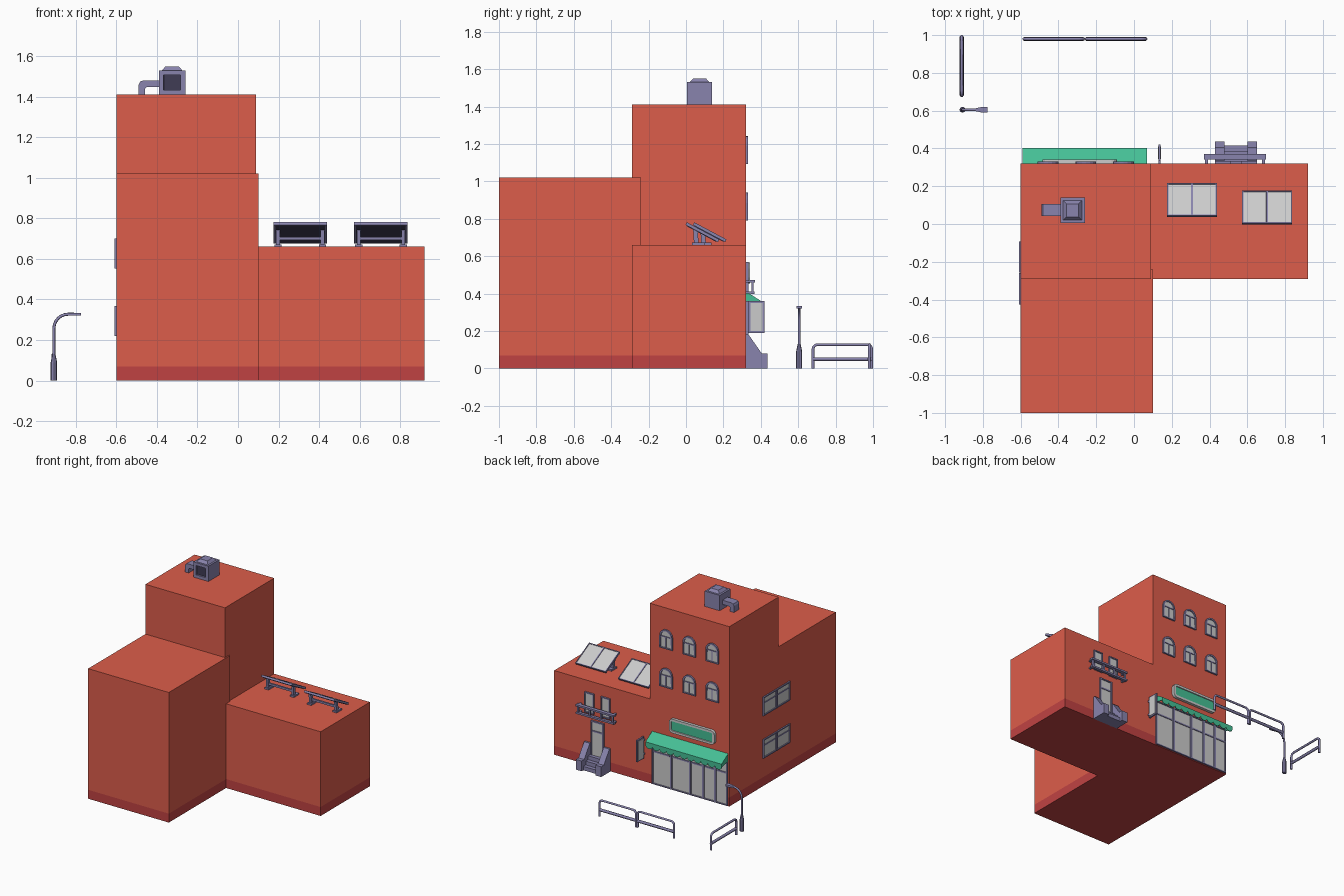
import bpy, bmesh, math
from math import sin, cos, pi, radians
from mathutils import Matrix, Vector

if "Cube" in bpy.data.objects:
    bpy.data.objects.remove(bpy.data.objects["Cube"])


def material(name, rgb):
    m = bpy.data.materials.new(name)
    m.diffuse_color = (*rgb, 1)
    m.use_nodes = True
    m.node_tree.nodes["Principled BSDF"].inputs["Base Color"].default_value = m.diffuse_color
    return m


RED = material("red_wall", (0.72, 0.11, 0.07))
BASE = material("dark_red_base", (0.53, 0.055, 0.055))
FRAME = material("violet_grey", (0.25, 0.23, 0.42))
GLASS = material("pale_glass", (0.55, 0.55, 0.55))
DARK = material("dark_metal", (0.05, 0.045, 0.09))
GREEN = material("green_cloth", (0.06, 0.52, 0.3))


def finish(name, bm, mats):
    me = bpy.data.meshes.new(name)
    bm.to_mesh(me)
    bm.free()
    for m in mats:
        me.materials.append(m)
    ob = bpy.data.objects.new(name, me)
    bpy.context.collection.objects.link(ob)
    return ob


def prism(name, pts, axis, d0, d1, mat=FRAME, inset=0, depth=0, pane=None):
    """Extrude a 2D outline along an axis; optionally inset a recessed pane in the d1 cap."""
    def place(a, b, d):
        return {'x': (d, a, b), 'y': (a, d, b), 'z': (a, b, d)}[axis]
    bm = bmesh.new()
    lo = [bm.verts.new(place(a, b, d0)) for a, b in pts]
    hi = [bm.verts.new(place(a, b, d1)) for a, b in pts]
    n = len(pts)
    bm.faces.new(lo)
    cap = bm.faces.new(hi)
    for i in range(n):
        j = (i + 1) % n
        bm.faces.new((lo[i], lo[j], hi[j], hi[i]))
    bmesh.ops.recalc_face_normals(bm, faces=bm.faces[:])
    if pane:
        bmesh.ops.inset_region(bm, faces=[cap], thickness=inset)
        bmesh.ops.inset_region(bm, faces=[cap], thickness=0.001, depth=-depth)
        cap.material_index = 1
    return finish(name, bm, [mat, pane] if pane else [mat])


def rect(a0, a1, b0, b1):
    return [(a0, b0), (a1, b0), (a1, b1), (a0, b1)]


def box(name, x0, x1, y0, y1, z0, z1, mat=FRAME):
    return prism(name, rect(x0, x1, y0, y1), 'z', z0, z1, mat)


def tube(name, pts, r, sides=2):
    """Round bar swept along a path, converted to mesh."""
    cu = bpy.data.curves.new(name, 'CURVE')
    cu.dimensions = '3D'
    cu.bevel_depth, cu.bevel_resolution, cu.use_fill_caps = r, sides, True
    sp = cu.splines.new('POLY')
    sp.points.add(len(pts) - 1)
    for p, co in zip(sp.points, pts):
        p.co = (*co, 1)
    tmp = bpy.data.objects.new(name + "_path", cu)
    bpy.context.collection.objects.link(tmp)
    me = bpy.data.meshes.new_from_object(tmp)
    bpy.data.objects.remove(tmp)
    me.materials.clear()
    me.materials.append(FRAME)
    ob = bpy.data.objects.new(name, me)
    bpy.context.collection.objects.link(ob)
    return ob


# Building masses: each wall has a dark band at the foot
def block(name, x0, x1, y0, y1, top):
    ob = box(name, x0, x1, y0, y1, 0, top, RED)
    ob.data.materials.append(BASE)
    bm = bmesh.new()
    bm.from_mesh(ob.data)
    bmesh.ops.bisect_plane(bm, geom=bm.verts[:] + bm.edges[:] + bm.faces[:],
                           plane_co=(0, 0, 0.07), plane_no=(0, 0, 1))
    for f in bm.faces:
        f.material_index = int(f.calc_center_median().z < 0.07)
    bm.to_mesh(ob.data)
    bm.free()


block("tower", -0.60, 0.09, -0.29, 0.32, 1.41)
block("front_block", -0.60, 0.10, -1.0, -0.24, 1.02)
block("side_wing", 0.09, 0.92, -0.29, 0.32, 0.66)

# Arched tower windows
for z in (0.79, 1.093):
    for x in (-0.455, -0.255, -0.055):
        arch = [(x - 0.055, z), (x + 0.055, z)]
        arch += [(x + 0.055 * cos(a * pi / 8), z + 0.095 + 0.055 * sin(a * pi / 8)) for a in range(9)]
        prism("arched_window", arch, 'y', 0.31, 0.332, FRAME, 0.012, 0.007, GLASS)
        box("window_mullion", x - 0.004, x + 0.004, 0.32, 0.33, z + 0.01, z + 0.09)
        box("window_crossbar", x - 0.045, x + 0.045, 0.32, 0.33, z + 0.088, z + 0.096)

# Paired windows on the left wall
for z in (0.22, 0.553):
    for y in (-0.425, -0.258):
        prism("side_window", rect(y, y + 0.165, z, z + 0.148), 'x', -0.59, -0.61, FRAME, 0.013, 0.007, GLASS)
        box("side_crossbar", -0.608, -0.60, y + 0.01, y + 0.155, z + 0.095, z + 0.103)

# Shop front
edges = [0.065, -0.10, -0.265, -0.38, -0.485, -0.588]
for a, b in zip(edges, edges[1:]):
    prism("shop_window", rect(b, a, 0.005, 0.365), 'y', 0.31, 0.332, FRAME, 0.011, 0.007, GLASS)
    box("shop_transom", b + 0.01, a - 0.01, 0.32, 0.33, 0.255, 0.266)

# Awning with scalloped valance
prism("awning", [(0.315, 0.415), (0.402, 0.36), (0.402, 0.348), (0.315, 0.403)], 'x', -0.59, 0.07, GREEN)
for x in (-0.59, 0.064):
    prism("awning_cheek", [(0.318, 0.41), (0.40, 0.358), (0.40, 0.335), (0.318, 0.355)], 'x', x, x + 0.006, GREEN)
scallops, w = 11, 0.66 / 11
edge = [(-0.59, 0.36)]
for i in range(scallops):
    c = -0.59 + (i + 0.5) * w
    edge += [(c - w / 2 * cos(k * pi / 5), 0.333 - 0.022 * sin(k * pi / 5)) for k in range(5)]
edge += [(0.07, 0.333), (0.07, 0.36)]
prism("awning_valance", edge, 'y', 0.396, 0.402, GREEN)

# Blank rounded shop sign
sign = []
for cx, cz, a0 in ((-0.12, 0.535, 0), (-0.455, 0.535, 90), (-0.455, 0.485, 180), (-0.12, 0.485, 270)):
    sign += [(cx + 0.03 * cos(radians(a0 + k * 30)), cz + 0.03 * sin(radians(a0 + k * 30))) for k in range(4)]
prism("sign_board", sign, 'y', 0.31, 0.342, GLASS, 0.018, 0.007, GREEN)

# Hanging side plate
box("hanging_plate", 0.129, 0.141, 0.335, 0.42, 0.19, 0.36)
for x0, x1 in ((0.126, 0.13), (0.14, 0.144)):
    box("plate_face", x0, x1, 0.345, 0.41, 0.20, 0.35, GLASS)
for z in (0.215, 0.325):
    box("plate_bracket", 0.131, 0.139, 0.315, 0.34, z, z + 0.012)

# Wing door, upper windows
prism("wing_door", rect(0.485, 0.595, 0.08, 0.36), 'y', 0.31, 0.334, FRAME, 0.013, 0.007, GLASS)
box("door_bar", 0.495, 0.585, 0.32, 0.332, 0.275, 0.286)
for x in (0.47, 0.61):
    prism("upper_window", rect(x - 0.04, x + 0.04, 0.41, 0.57), 'y', 0.31, 0.334, FRAME, 0.012, 0.007, GLASS)

# Balcony railing
box("balcony_top_rail", 0.37, 0.70, 0.342, 0.37, 0.458, 0.472)
box("balcony_low_rail", 0.37, 0.70, 0.345, 0.367, 0.398, 0.412)
for x in (0.385, 0.485, 0.585, 0.685):
    box("balcony_post", x - 0.007, x + 0.007, 0.35, 0.362, 0.40, 0.465)
for x in (0.385, 0.685):
    for z in (0.40, 0.459):
        box("balcony_bracket", x - 0.008, x + 0.008, 0.315, 0.355, z, z + 0.01)

# Entrance steps with sloping side walls
cheek = [(0.315, 0), (0.437, 0), (0.437, 0.08), (0.405, 0.08), (0.335, 0.18), (0.315, 0.18)]
for x in (0.43, 0.60):
    prism("step_side_wall", cheek, 'x', x, x + 0.05)
stairs = [(0.315, 0), (0.415, 0), (0.415, 0.03), (0.385, 0.03), (0.385, 0.06), (0.355, 0.06), (0.355, 0.09), (0.315, 0.09)]
prism("entrance_steps", stairs, 'x', 0.475, 0.605)

# Roof ventilation unit with duct
prism("vent_unit", rect(-0.39, -0.26, 1.41, 1.53), 'y', 0.14, 0.005, FRAME, 0.033, 0.012, DARK)
cap = box("vent_cap", -0.375, -0.275, 0.02, 0.125, 1.53, 1.55)
for v in cap.data.vertices:
    if v.co.z > 1.54:
        v.co.x += 0.018 if v.co.x < -0.325 else -0.018
        v.co.y += 0.018 if v.co.y < 0.07 else -0.018
duct = [(-0.49, 1.405), (-0.49, 1.46), (-0.483, 1.474), (-0.468, 1.48), (-0.385, 1.48),
        (-0.385, 1.447), (-0.452, 1.447), (-0.458, 1.441), (-0.458, 1.405)]
prism("vent_duct", duct, 'y', 0.042, 0.106)

# Solar panels facing the back
for cx, cy in ((0.307, 0.127), (0.705, 0.088)):
    turn = Matrix.Translation((cx, cy, 0.728)) @ Matrix.Rotation(radians(-28), 4, 'X')
    parts = []
    for a, b in ((-0.132, 0.002), (-0.002, 0.132)):
        parts.append(prism("solar_panel", rect(a, b, -0.098, 0.098), 'z', -0.008, 0.008, FRAME, 0.009, 0.003, GLASS))
    parts.append(box("panel_back", -0.122, 0.122, -0.088, 0.088, -0.011, -0.004, DARK))
    for p in parts:
        p.matrix_world = turn
    for s in (-0.11, 0.11):
        box("panel_foot", cx + s - 0.018, cx + s + 0.018, cy - 0.055, cy + 0.01, 0.655, 0.672)
        prism("panel_leg", [(cy - 0.045, 0.66), (cy - 0.02, 0.66), (cy - 0.025, 0.735), (cy - 0.05, 0.745)],
              'x', cx + s - 0.009, cx + s + 0.009)
    box("panel_crossbar", cx - 0.115, cx + 0.115, cy - 0.042, cy - 0.028, 0.692, 0.708)


# Street barriers: rounded hoop and lower bar
def barrier(origin, direction, length):
    o, d = Vector(origin), Vector(direction)
    c, top = 0.025, 0.127
    flat = [(0.007, 0)]
    flat += [(0.007 + c - c * cos(k * pi / 8), top - c + c * sin(k * pi / 8)) for k in range(5)]
    path = flat + [(length - a, z) for a, z in reversed(flat)]
    tube("barrier_hoop", [o + d * a + Vector((0, 0, z)) for a, z in path], 0.0085, 1)
    tube("barrier_bar", [o + d * a + Vector((0, 0, 0.05)) for a in (0.007, length - 0.007)], 0.011, 1)


barrier((-0.59, 0.98, 0), (1, 0, 0), 0.33)
barrier((-0.26, 0.98, 0), (1, 0, 0), 0.33)
barrier((-0.912, 0.672, 0), (0, 1, 0), 0.328)

# Street lamp
lx, ly = -0.908, 0.605
bpy.ops.mesh.primitive_cylinder_add(vertices=8, radius=0.016, depth=0.09, location=(lx, ly, 0.045))
bpy.context.object.name = "lamp_base"
bpy.context.object.data.materials.append(FRAME)
bpy.ops.mesh.primitive_cone_add(vertices=8, radius1=0.016, radius2=0.008, depth=0.04, location=(lx, ly, 0.11))
bpy.context.object.name = "lamp_collar"
bpy.context.object.data.materials.append(FRAME)
arm = [(lx, ly, 0.11)] + [(lx + 0.07 * (1 - cos(k * pi / 12)), ly, 0.257 + 0.07 * sin(k * pi / 12)) for k in range(7)]
tube("lamp_pole", arm + [(-0.81, ly, 0.327)], 0.0075)
prism("lamp_head", [(-0.84, ly - 0.007), (-0.805, ly - 0.015), (-0.775, ly - 0.015),
                    (-0.775, ly + 0.015), (-0.805, ly + 0.015), (-0.84, ly + 0.007)], 'z', 0.32, 0.334)
